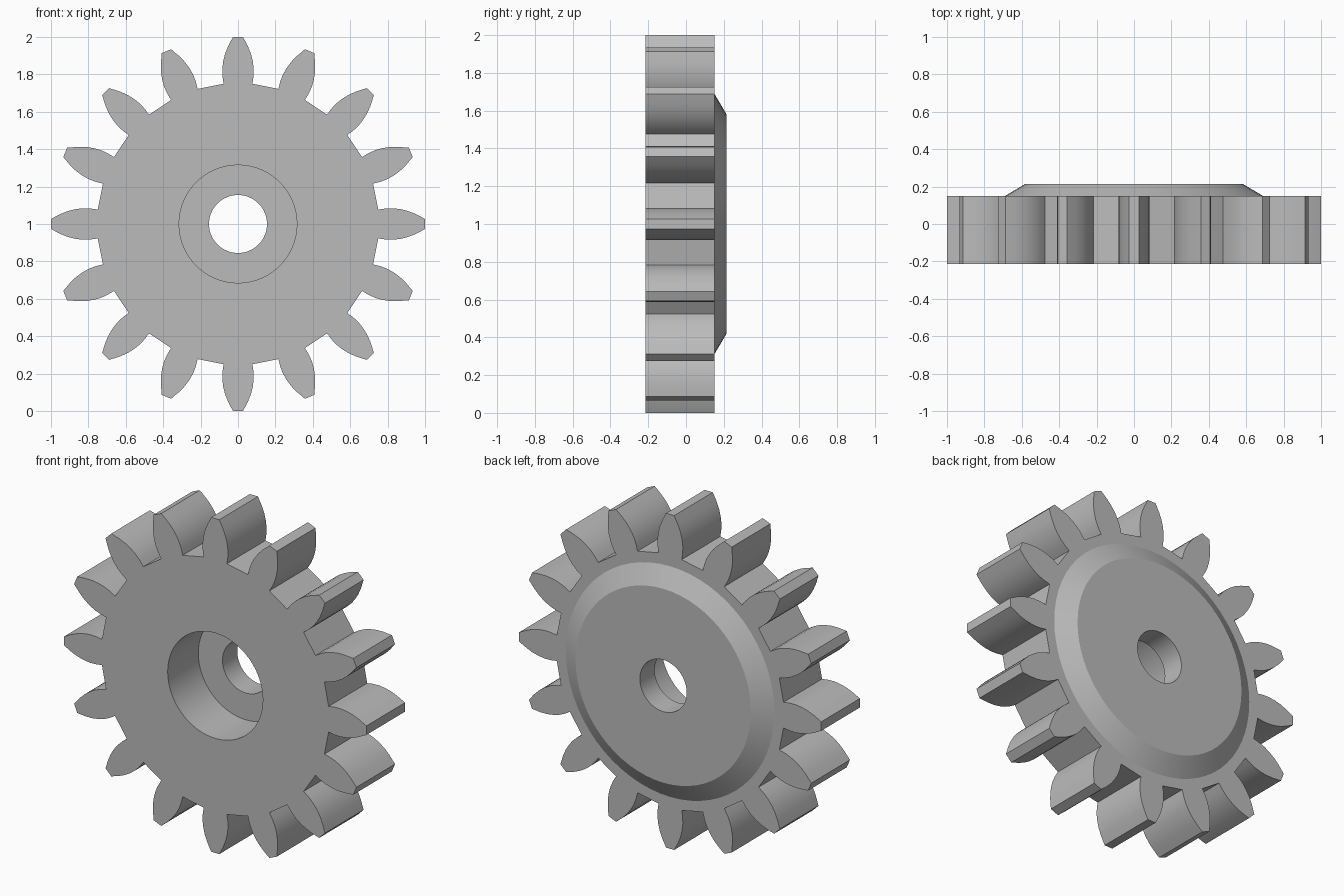
import bpy
import bmesh
from math import cos, sin, pi, radians

cube = bpy.data.objects.get("Cube")
if cube:
    bpy.data.objects.remove(cube)

TEETH = 16
SEGMENTS = 64
FRONT, BACK, FACE, FLOOR = -0.215, 0.15, 0.215, 0.075

# Half tooth: (radial distance, half width) from root to tip
FLANK = [(0.75, 0.077), (0.79, 0.083), (0.83, 0.084), (0.87, 0.079),
         (0.91, 0.069), (0.95, 0.053), (1.0, 0.027)]

metal = bpy.data.materials.new("grey metal")
metal.use_nodes = True
colour = (0.5, 0.5, 0.5, 1)
metal.diffuse_color = colour
metal.node_tree.nodes["Principled BSDF"].inputs["Base Color"].default_value = colour

bm = bmesh.new()


def loop(points, y):
    """Closed ring of vertices and edges in the plane y."""
    verts = [bm.verts.new((x, y, z + 1)) for x, z in points]
    for a, b in zip(verts, verts[1:] + verts[:1]):
        bm.edges.new((a, b))
    return verts


def circle(radius, y):
    angles = [2 * pi * i / SEGMENTS for i in range(SEGMENTS)]
    return loop([(radius * sin(a), radius * cos(a)) for a in angles], y)


def wall(a, b):
    """Quads between two matching rings."""
    for i in range(len(a)):
        j = (i + 1) % len(a)
        bm.faces.new((a[i], a[j], b[j], b[i]))


def cap(outer, inner):
    """Flat face between two unlike rings."""
    edges = [bm.edges.get((r[i - 1], r[i])) for r in (outer, inner) for i in range(len(r))]
    bmesh.ops.triangle_fill(bm, use_beauty=True, edges=edges)


# Toothed outline
tooth = [(-w, r) for r, w in FLANK] + [(w, r) for r, w in reversed(FLANK)]
outline = []
for i in range(TEETH):
    a = 2 * pi * i / TEETH
    outline += [(x * cos(a) + z * sin(a), z * cos(a) - x * sin(a)) for x, z in tooth]
front_outline = loop(outline, FRONT)
back_outline = loop(outline, BACK)
wall(front_outline, back_outline)

# Rings from the front recess, through the bore, to the raised back disc
rings = [circle(r, y) for r, y in [(0.315, FRONT), (0.315, FLOOR), (0.155, FLOOR),
                                   (0.155, FACE), (0.58, FACE), (0.69, BACK)]]
for a, b in zip(rings, rings[1:]):
    wall(a, b)
cap(front_outline, rings[0])
cap(back_outline, rings[-1])
bmesh.ops.recalc_face_normals(bm, faces=bm.faces[:])

mesh = bpy.data.meshes.new("gear_wheel")
bm.to_mesh(mesh)
bm.free()
mesh.materials.append(metal)
gear = bpy.data.objects.new("gear_wheel", mesh)
bpy.context.collection.objects.link(gear)

bpy.ops.object.select_all(action="DESELECT")
gear.select_set(True)
bpy.context.view_layer.objects.active = gear
bpy.ops.object.shade_smooth_by_angle(angle=radians(28))
